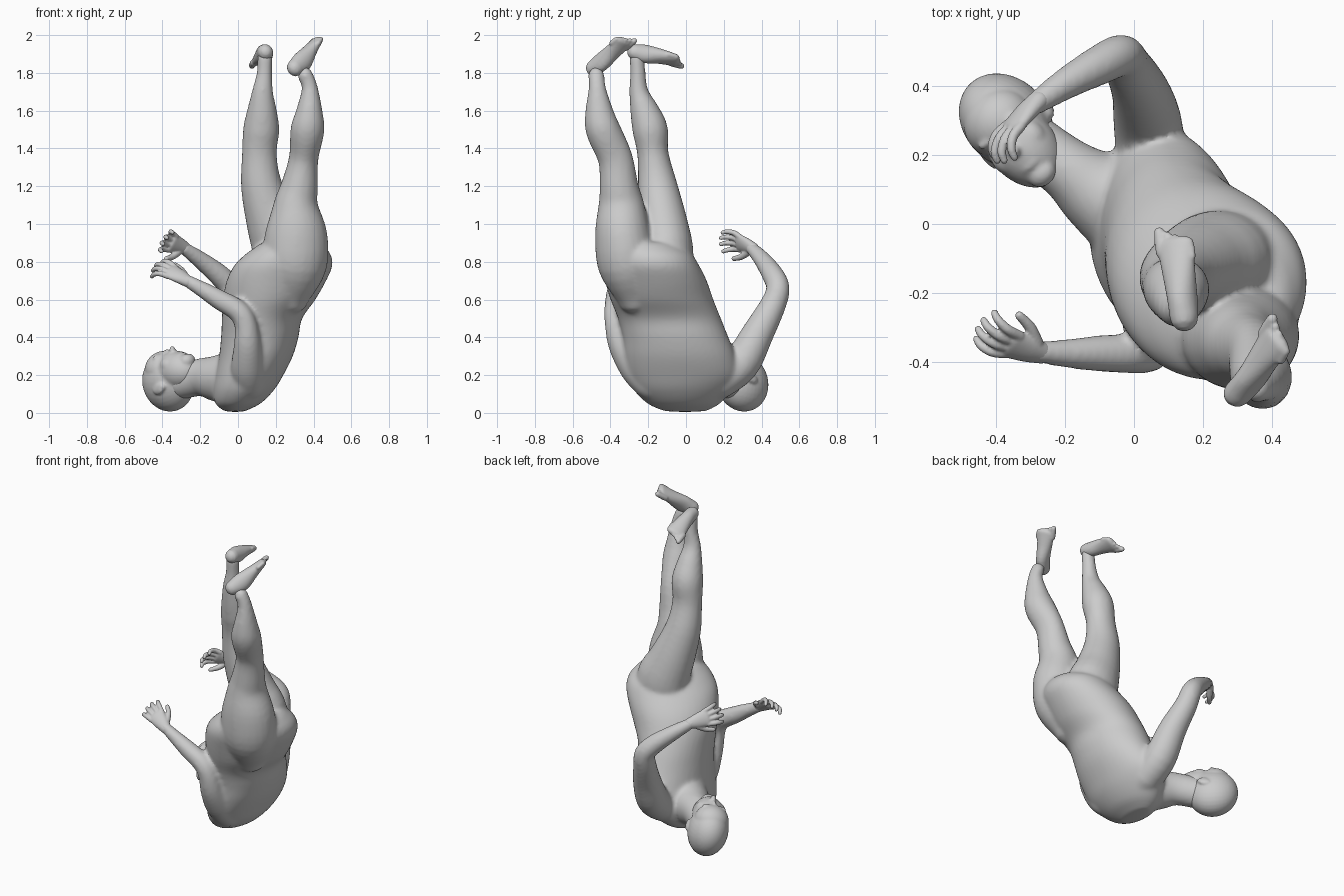
import bpy, bmesh, math
from mathutils import Vector, Matrix

V = Vector


def spline(rows, n=4):
    """Catmull-Rom through rows of numbers."""
    out = []
    for i in range(len(rows) - 1):
        p = [rows[max(0, min(len(rows) - 1, i + k))] for k in (-1, 0, 1, 2)]
        for s in range(n):
            t = s / n
            out.append([0.5 * (2 * b + (c - a) * t + (2 * a - 5 * b + 4 * c - d) * t * t
                               + (3 * b - a - 3 * c + d) * t ** 3) for a, b, c, d in zip(*p)])
    return out + [list(rows[-1])]


def tube(bm, rows, side=(1, 0, 0), axis=None, cap=1.0, seg=24):
    """Closed loft through rows x, y, z, half width, half depth, skew with domed ends."""
    rows = [r if len(r) > 4 else (*r, r[3]) for r in rows]
    rows = spline([r if len(r) > 5 else (*r, 0) for r in rows])
    pts = [V(r[:3]) for r in rows]
    last = len(rows) - 1
    frames = []
    for i, r in enumerate(rows):
        t = V(axis) if axis else (pts[min(i + 1, last)] - pts[max(i - 1, 0)]).normalized()
        u = V(side)
        u = (u - t * u.dot(t)).normalized()
        frames.append((pts[i], t, u, t.cross(u), *r[3:]))

    def dome(f, sgn):
        c, t, u, v, a, b, w = f
        h = min(a, b) * cap
        return [(c + t * sgn * h * math.sin(g), t, u, v, a * math.cos(g), b * math.cos(g), w) for g in (0.5, 1.0, 1.4)]
    frames = dome(frames[0], -1)[::-1] + frames + dome(frames[-1], 1)
    rings = []
    for c, t, u, v, a, b, w in frames:
        rings.append([bm.verts.new(c + u * a * math.cos(k) + v * b * math.sin(k + w))
                      for k in (2 * math.pi * j / seg for j in range(seg))])
    for p, q in zip(rings, rings[1:]):
        for j in range(seg):
            k = (j + 1) % seg
            bm.faces.new((p[j], p[k], q[k], q[j]))
    bm.faces.new(rings[0][::-1])
    bm.faces.new(rings[-1])


def finish(bm, name, voxel, smooth):
    """Fuse the overlapping volumes into one smooth skin."""
    bmesh.ops.recalc_face_normals(bm, faces=bm.faces)
    me = bpy.data.meshes.new(name)
    bm.to_mesh(me)
    bm.free()
    ob = bpy.data.objects.new(name, me)
    bpy.context.collection.objects.link(ob)
    m = ob.modifiers.new("fuse", 'REMESH')
    m.mode, m.voxel_size, m.use_smooth_shade = 'VOXEL', voxel, True
    s = ob.modifiers.new("soften", 'SMOOTH')
    s.factor, s.iterations = 0.5, smooth
    return ob


# Torso: horizontal sections z, x min, x max, y min, y max, skew
sections = [(.015, -.08, .05, -.13, .12, 0), (.05, -.12, .12, -.205, .18, 0), (.12, -.13, .19, -.275, .245, 0),
            (.20, -.12, .24, -.31, .285, 0), (.30, -.10, .29, -.325, .265, 0), (.40, -.09, .32, -.335, .225, 0),
            (.50, -.085, .34, -.36, .185, 0), (.60, -.08, .41, -.40, .145, 0), (.70, -.06, .467, -.43, .11, .05),
            (.78, -.02, .50, -.45, .07, .1), (.84, .04, .49, -.45, .03, .12), (.89, .11, .45, -.43, -.04, .12)]
bm = bmesh.new()
tube(bm, [((x0 + x1) / 2, (y0 + y1) / 2, z, (x1 - x0) / 2, (y1 - y0) / 2, w) for z, x0, x1, y0, y1, w in sections],
     axis=(0, 0, 1), cap=0.15, seg=40)
# Neck
tube(bm, [(-.31, .24, .165, .095, .09), (-.2, .165, .188, .10, .09), (-.12, .105, .183, .122, .118),
          (-.03, .05, .18, .15, .15)], side=(0, 0, 1), cap=0.5)
# Legs
tube(bm, [(.27, -.27, .62, .11, .10), (.30, -.31, .78, .17, .155), (.308, -.335, .95, .165, .147),
          (.307, -.343, 1.1, .12, .122), (.325, -.355, 1.2, .098, .103), (.348, -.375, 1.35, .078, .092),
          (.368, -.44, 1.5, .09, .092), (.378, -.46, 1.6, .07, .074), (.38, -.47, 1.72, .043, .046),
          (.355, -.475, 1.79, .041, .043)])
tube(bm, [(.25, -.09, .66, .13, .11), (.245, -.10, .84, .165, .14), (.185, -.12, 1.0, .14, .13),
          (.125, -.15, 1.2, .11, .105), (.113, -.175, 1.37, .092, .083), (.123, -.19, 1.5, .096, .094),
          (.127, -.22, 1.6, .079, .077), (.13, -.25, 1.7, .056, .051), (.14, -.255, 1.8, .041, .041),
          (.142, -.26, 1.88, .04, .04)])
# Arms
tube(bm, [(.05, .17, .17, .10), (.04, .29, .26, .10), (.02, .38, .42, .085), (-.02, .46, .57, .069),
          (-.04, .487, .66, .062), (-.10, .46, .73, .058), (-.2, .405, .81, .046), (-.29, .345, .875, .033)],
     side=(1, 0, 0.3))
tube(bm, [(.06, -.19, .16, .09), (.05, -.265, .24, .088), (.05, -.34, .36, .072), (.04, -.37, .47, .06),
          (.0, -.375, .54, .058), (-.1, -.375, .60, .053), (-.2, -.375, .66, .041), (-.28, -.37, .705, .032)],
     side=(0, 1, 0))
finish(bm, "body", 0.012, 8)

# Head, built in a frame of left side, face direction and crown direction
up = V((-.69, .72, 0)).normalized()
left = V((.7, .66, .25))
left = (left - up * left.dot(up)).normalized()
face = left.cross(up)
basis = Matrix((left, face, up)).transposed().to_4x4()
head_frame = Matrix.Translation((-.36, .28, .18)) @ basis


def ball(bm, c, r, tilt=0.0):
    bmesh.ops.create_uvsphere(bm, u_segments=32, v_segments=20, radius=1,
                              matrix=head_frame @ Matrix.Translation(c) @ Matrix.Rotation(tilt, 4, 'X')
                              @ Matrix.Diagonal((*r, 1)))


bm = bmesh.new()
ball(bm, (0, -.02, .02), (.121, .156, .151))     # cranium
ball(bm, (0, .045, -.065), (.098, .105, .137))   # face
ball(bm, (0, .055, .03), (.105, .095, .10))      # forehead
ball(bm, (0, .10, -.16), (.045, .037, .037))     # chin
ball(bm, (0, .153, -.06), (.019, .027, .017))    # nose tip
ball(bm, (0, .142, -.03), (.012, .019, .042), -0.2)     # nose bridge
for z in (-.105, -.121):
    ball(bm, (0, .129, z), (.034, .016, .011))   # lips
for s in (-1, 1):
    ball(bm, (s * .05, .085, -.06), (.042, .045, .05))   # cheeks
    ball(bm, (s * .042, .13, .015), (.034, .016, .014))  # brows
    ball(bm, (s * .112, -.02, -.025), (.016, .026, .042), 0.2)  # ears
    ball(bm, (s * .122, -.032, -.02), (.009, .022, .036), 0.2)  # ear rims
finish(bm, "head", 0.007, 6)


def hand(name, wrist, along, side, flip):
    """Palm, four curled fingers and a thumb."""
    a = V(along).normalized()
    s = V(side)
    s = (s - a * s.dot(a)).normalized()
    n = a.cross(s) * flip
    w = V(wrist)

    def at(x, y, z):
        return w + a * x + s * y + n * z
    bm = bmesh.new()
    tube(bm, [(*at(-.02, 0, 0), .033, .029), (*at(.03, 0, 0), .044, .027), (*at(.09, 0, .005), .053, .021)], side=s)
    for i, length in enumerate((.09, .105, .10, .08)):
        y = .04 - .0265 * i
        tube(bm, [(*at(.085, y, .005), .0155), (*at(.09 + length * .45, y * 1.25, .008), .0145),
                  (*at(.09 + length * .8, y * 1.4, .03), .013), (*at(.09 + length * .9, y * 1.45, .055), .011)],
             side=s, seg=12)
    tube(bm, [(*at(.02, .03, .005), .02), (*at(.06, .065, .025), .017), (*at(.105, .085, .04), .013)], side=n, seg=12)
    finish(bm, name, 0.005, 2)


hand("left_hand", (-.29, .345, .875), (-.7, -.66, .3), (-.3, .2, -.9), 1)
hand("right_hand", (-.28, -.37, .705), (-.83, .2, .52), (.32, .6, .6), 1)


def foot(name, rows, side, toe_dir):
    """Heel to ball loft with five toes."""
    bm = bmesh.new()
    tube(bm, rows, side=side)
    d = V(toe_dir).normalized()
    s = V(side).normalized()
    tip = V(rows[-1][:3])
    for i in range(5):
        y = (i - 2) * .023
        p = tip + s * y - d * .02 - d * .005 * i
        r = .018 if i == 0 else .0135
        q = p + d * (.062 - .006 * i)
        tube(bm, [(*p, r), (*((p + q) / 2), r), (*q, r * .9)], side=s, seg=12)
    finish(bm, name, 0.006, 3)


foot("right_foot", [(.30, -.49, 1.825, .04, .045), (.34, -.445, 1.86, .04, .055), (.378, -.385, 1.915, .047, .038),
                    (.412, -.335, 1.963, .056, .024)], (.65, -.7, .4), (.4, .68, .55))
foot("left_foot", [(.145, -.27, 1.91, .041, .043), (.14, -.215, 1.9, .043, .05), (.13, -.14, 1.888, .05, .038),
                   (.12, -.06, 1.868, .058, .024)], (.85, .1, .4), (-.12, .95, -.27))
